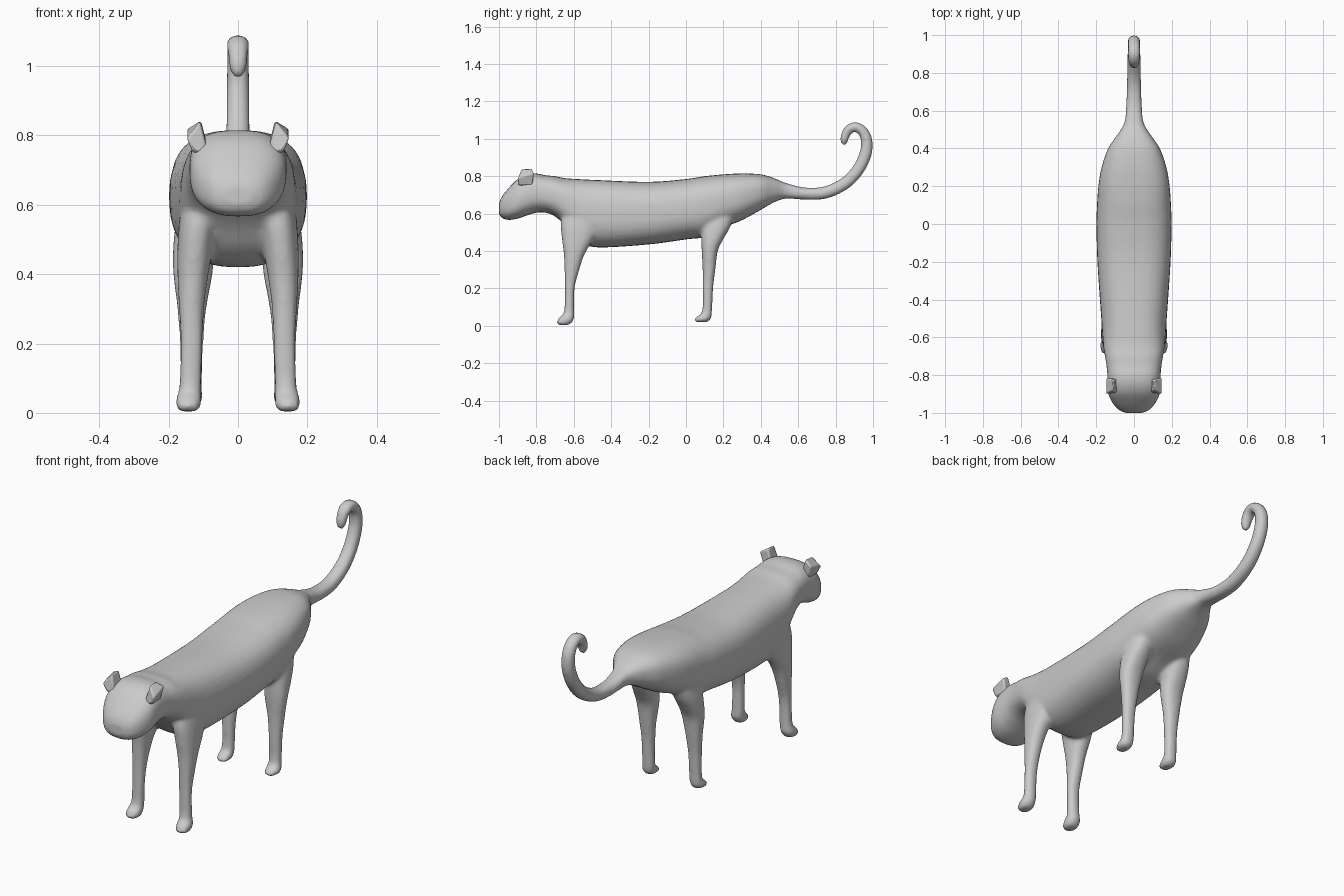
import bpy, math
from mathutils import Vector

if "Cube" in bpy.data.objects:
    bpy.data.objects.remove(bpy.data.objects["Cube"])

grey = bpy.data.materials.new("plain grey")
grey.diffuse_color = (0.6, 0.6, 0.6, 1)
grey.use_nodes = True
grey.node_tree.nodes["Principled BSDF"].inputs["Base Color"].default_value = grey.diffuse_color


def make(name, verts, faces):
    me = bpy.data.meshes.new(name)
    me.from_pydata(verts, [], faces)
    me.materials.append(grey)
    ob = bpy.data.objects.new(name, me)
    bpy.context.collection.objects.link(ob)
    return ob


def smooth_rows(rows, n=5):
    """Catmull-Rom interpolation of control rows."""
    pts, out = [Vector(r) for r in rows], []
    for i in range(len(pts) - 1):
        a, b = pts[max(i - 1, 0)], pts[i]
        c, d = pts[i + 1], pts[min(i + 2, len(pts) - 1)]
        for k in range(n):
            t = k / n
            out.append(0.5 * (2 * b + (c - a) * t + (2 * a - 5 * b + 4 * c - d) * t * t
                              + (3 * b - a - 3 * c + d) * t ** 3))
    return out + [pts[-1]]


def loft(name, rings):
    n = len(rings[0])
    verts = [v for r in rings for v in r]
    faces = [(i * n + j, i * n + (j + 1) % n, (i + 1) * n + (j + 1) % n, (i + 1) * n + j)
             for i in range(len(rings) - 1) for j in range(n)]
    faces += [tuple(range(n))[::-1], tuple(range(len(verts) - n, len(verts)))]
    return make(name, verts, faces)


def oval(rx, ry, e, n=32):
    """Points of a superellipse with exponent e."""
    pts = []
    for k in range(n):
        a = 2 * math.pi * k / n
        c, s = math.cos(a), math.sin(a)
        pts.append((rx * math.copysign(abs(c) ** (2 / e), c),
                    ry * math.copysign(abs(s) ** (2 / e), s)))
    return pts


# Head and torso: y, bottom z, top z, half width
torso = [(-1.0, .60, .655, .045), (-.985, .577, .69, .08), (-.95, .566, .735, .112),
         (-.90, .573, .785, .136), (-.85, .59, .81, .14), (-.80, .605, .815, .141),
         (-.75, .605, .805, .146), (-.70, .585, .80, .154), (-.65, .54, .79, .162),
         (-.58, .46, .785, .168), (-.48, .42, .78, .175), (-.2, .435, .77, .194),
         (0, .462, .785, .199), (.1, .475, .80, .196), (.2, .525, .81, .189),
         (.3, .565, .815, .172), (.4, .62, .81, .137), (.47, .66, .79, .09),
         (.53, .68, .765, .053), (.6, .677, .745, .042)]
parts = [loft("torso", [[(x, y, (lo + hi) / 2 + z) for x, z in oval(w, (hi - lo) / 2, 2.6)]
                        for y, lo, hi, w in smooth_rows(torso)])]

# Legs: z, centre y, half depth, centre x, half width
front_leg = [(.004, -.655, .028, .143, .024), (.02, -.650, .042, .143, .036),
             (.045, -.637, .040, .142, .036), (.075, -.625, .027, .138, .032),
             (.2, -.622, .026, .134, .032), (.3, -.61, .040, .134, .036),
             (.38, -.598, .055, .131, .043), (.46, -.58, .083, .125, .05),
             (.55, -.56, .11, .115, .055), (.64, -.54, .11, .10, .055)]
hind_leg = [(.02, .083, .03, .138, .022), (.032, .086, .044, .138, .034),
            (.05, .098, .039, .137, .035), (.08, .113, .026, .135, .032),
            (.2, .117, .028, .134, .034), (.3, .123, .034, .133, .042),
            (.4, .127, .043, .130, .057), (.46, .14, .058, .128, .06),
            (.53, .16, .077, .122, .06), (.62, .18, .09, .11, .055)]
for leg_name, rows in (("front_leg", front_leg), ("hind_leg", hind_leg)):
    for side in (-1, 1):
        parts.append(loft(leg_name, [
            [(side * (cx + u), cy + v, z) for u, v in oval(rx, ry, 2.3, 24)]
            for z, cy, ry, cx, rx in smooth_rows(rows)]))

# Curled tail: y, z, radius in the curl plane, half width
tail_path = [(.48, .722, .045, .055), (.56, .717, .036, .046), (.65, .706, .033, .041),
             (.75, .714, .033, .038), (.85, .762, .033, .036), (.92, .835, .033, .034),
             (.96, .92, .033, .033), (.966, .99, .031, .032), (.945, 1.04, .028, .032),
             (.905, 1.064, .026, .032), (.868, 1.047, .025, .031), (.849, 1.01, .023, .027),
             (.846, .985, .02, .022), (.846, .968, .011, .012)]
path = smooth_rows(tail_path)
rings = []
for i, (y, z, r, w) in enumerate(path):
    p, q = path[max(i - 1, 0)], path[min(i + 1, len(path) - 1)]
    t = Vector((q[0] - p[0], q[1] - p[1])).normalized()
    rings.append([(u, y - t.y * v, z + t.x * v) for u, v in oval(w, r, 2.2, 20)])
parts.append(loft("tail", rings))

# Fuse everything into one continuous skin
bpy.ops.object.select_all(action='DESELECT')
for ob in parts:
    ob.select_set(True)
bpy.context.view_layer.objects.active = parts[0]
bpy.ops.object.mode_set(mode='EDIT')
bpy.ops.mesh.select_all(action='SELECT')
bpy.ops.mesh.normals_make_consistent(inside=False)
bpy.ops.object.mode_set(mode='OBJECT')
bpy.ops.object.join()
body = bpy.context.object
body.name = "cat_body"
rem = body.modifiers.new("fuse", 'REMESH')
rem.mode, rem.voxel_size, rem.use_smooth_shade = 'VOXEL', 0.01, True
smo = body.modifiers.new("soften", 'SMOOTH')
smo.factor, smo.iterations = 0.5, 6
for m in ("fuse", "soften"):
    bpy.ops.object.modifier_apply(modifier=m)
bpy.ops.object.shade_smooth()

# Ears: small flared flaps, lower ring then upper ring
for side in (-1, 1):
    low = [(.085, -.895, .75), (.130, -.895, .75), (.130, -.82, .75), (.085, -.82, .76)]
    top = [(.110, -.880, .840), (.148, -.902, .79), (.148, -.812, .82), (.106, -.825, .842)]
    v = [(side * x, y, z) for x, y, z in low + top]
    f = [(0, 1, 5, 4), (1, 2, 6, 5), (2, 3, 7, 6), (3, 0, 4, 7), (4, 5, 6, 7), (3, 2, 1, 0)]
    ear = make("ear", v, f if side > 0 else [q[::-1] for q in f])
    bev = ear.modifiers.new("round", 'BEVEL')
    bev.width, bev.segments = 0.008, 2
    bpy.ops.object.select_all(action='DESELECT')
    ear.select_set(True)
    bpy.context.view_layer.objects.active = ear
    bpy.ops.object.shade_smooth_by_angle(angle=math.radians(40))
